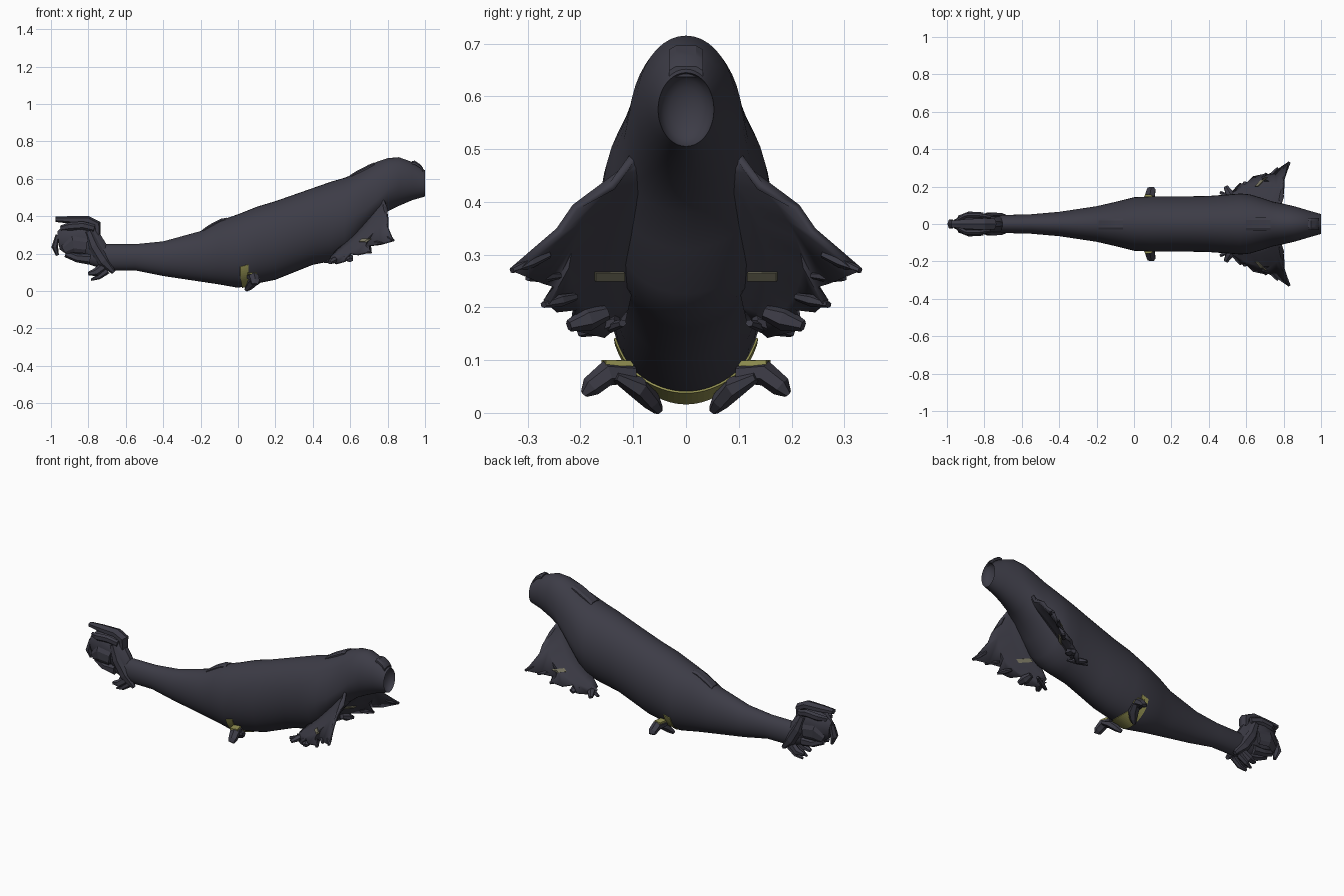
import bpy, bmesh, math
from mathutils import Vector
from mathutils.bvhtree import BVHTree

cube = bpy.data.objects.get("Cube")
if cube:
    bpy.data.objects.remove(cube, do_unlink=True)


def material(name, rgb):
    m = bpy.data.materials.new(name)
    m.use_nodes = True
    m.diffuse_color = (*rgb, 1)
    b = m.node_tree.nodes["Principled BSDF"]
    b.inputs["Base Color"].default_value = (*rgb, 1)
    b.inputs["Roughness"].default_value = 0.6
    return m


HULL = material("dark hull", (0.046, 0.045, 0.062))
YELLOW = material("olive yellow", (0.31, 0.3, 0.09))
PATCH = material("dull olive", (0.19, 0.18, 0.12))


def make(name, verts, faces, mat=HULL, mirror=False, smooth=None, solid=0):
    bm = bmesh.new()
    vs = [bm.verts.new(v) for v in verts]
    for f in faces:
        bm.faces.new([vs[i] for i in f])
    bmesh.ops.recalc_face_normals(bm, faces=bm.faces)
    me = bpy.data.meshes.new(name)
    bm.to_mesh(me)
    bm.free()
    me.materials.append(mat)
    ob = bpy.data.objects.new(name, me)
    bpy.context.collection.objects.link(ob)
    if smooth:
        bpy.ops.object.select_all(action='DESELECT')
        ob.select_set(True)
        bpy.context.view_layer.objects.active = ob
        bpy.ops.object.shade_smooth_by_angle(angle=math.radians(smooth))
    if solid:
        s = ob.modifiers.new("thickness", 'SOLIDIFY')
        s.thickness = solid
        s.offset = 0
    if mirror:
        ob.modifiers.new("mirror", 'MIRROR').use_axis = (False, True, False)
    return ob


def loft(name, rings, **kw):
    # joins equal rings of points and caps both ends
    n = len(rings[0])
    faces = [(r * n + i, r * n + (i + 1) % n, (r + 1) * n + (i + 1) % n, (r + 1) * n + i)
             for r in range(len(rings) - 1) for i in range(n)]
    faces += [tuple(range(n)), tuple(range((len(rings) - 1) * n, len(rings) * n))]
    return make(name, [p for r in rings for p in r], faces, **kw)


def limb(name, pts, sides=6, up=(0, 1, 0), **kw):
    # tapered faceted limb through (x, y, z, half width along up, half depth)
    rings = []
    for i, p in enumerate(pts):
        a, b = pts[max(i - 1, 0)], pts[min(i + 1, len(pts) - 1)]
        d = (Vector(b[:3]) - Vector(a[:3])).normalized()
        side = (Vector(up) - d * d.dot(Vector(up))).normalized()
        deep = d.cross(side)
        ang = [2 * math.pi * (k + 0.5) / sides for k in range(sides)]
        rings.append([Vector(p[:3]) + side * math.cos(t) * p[3] + deep * math.sin(t) * p[4]
                      for t in ang])
    return loft(name, rings, **kw)


# Hull stations: x, bottom, top, half width
STATIONS = [(-.79, .14, .24, .035), (-.7, .11, .25, .048), (-.55, .11, .25, .052),
            (-.4, .08, .265, .065), (-.2, .05, .32, .095), (-.1, .035, .375, .118),
            (0, .017, .41, .143), (.1, .04, .45, .148), (.2, .06, .48, .148),
            (.3, .1, .515, .148), (.4, .14, .55, .15), (.5, .16, .585, .157),
            (.57, .18, .605, .163), (.62, .225, .625, .158), (.68, .31, .655, .14),
            (.74, .38, .69, .12), (.8, .425, .71, .108), (.86, .455, .715, .094),
            (.93, .485, .69, .073), (1, .505, .645, .053)]


def hull_point(x, lo, hi, hw, t, grow=0.0):
    # the widest level drops low where the hull narrows to the tail
    zc = lo + (hi - lo) * (.5 - .18 * math.exp(-((x - .72) / .09) ** 2))
    hh = (zc - lo if math.cos(t) > 0 else hi - zc) + grow
    return (x, (hw + grow) * math.sin(t), zc - hh * math.cos(t))


def station(x):
    for a, b in zip(STATIONS, STATIONS[1:]):
        if a[0] <= x <= b[0]:
            t = (x - a[0]) / (b[0] - a[0])
            return [p + (q - p) * t for p, q in zip(a, b)]


# Hull with a shallow bowl for a tail nozzle
SEG = 40
rings = [[hull_point(*s, 2 * math.pi * k / SEG) for k in range(SEG)] for s in STATIONS]
rim = rings[-1]
for s in (.96, .8, .6, .35, .1):
    rings.append([(1 - .04 * math.sqrt(1 - s * s), y * s, .575 + (z - .575) * s)
                  for x, y, z in rim])
loft("hull", rings, smooth=40)

# Yellow band round the belly, broadening to the back underneath
angles = [-1.12 + 2.24 * k / 30 for k in range(31)]
band = []
for edge, sweep in ((.012, .01), (.034, .035), (.056, .06)):
    for t in angles:
        x = edge + sweep * max(0, (math.cos(t) - .7) / .3)
        band.append(hull_point(*station(x), t, grow=.004))
n = len(angles)
make("belly_band", band, [(r * n + i, r * n + i + 1, r * n + n + i + 1, r * n + n + i)
                          for r in range(2) for i in range(n - 1)], mat=YELLOW, solid=.004)

# Raised plates along the spine
for name, x0, x1, w, lift in (("front_spine_plate", -.19, -.06, .03, .008),
                              ("rear_spine_plate", .6, .73, .036, .009),
                              ("tail_hatch", .93, .99, .032, .016)):
    plate = []
    for k in range(5):
        x = x0 + (x1 - x0) * k / 4
        z = station(x)[2] + (lift if 0 < k < 4 else lift / 3)
        plate.append([(x, -w, z - .02), (x, -w, z - .008), (x, -w * .6, z),
                      (x, w * .6, z), (x, w, z - .008), (x, w, z - .02)])
    loft(name, plate, smooth=25)

# Tail wings: smooth inner sheet from the root line, then a ragged outer edge
EDGE = [(.78, .1, .487), (.8, .14, .43), (.8, .21, .39), (.80, .24, .345), (.83, .328, .27),
        (.76, .28, .25), (.69, .25, .24), (.71, .265, .21), (.64, .25, .195),
        (.6, .21, .2), (.57, .215, .16), (.52, .16, .145), (.49, .13, .17)]
CURVE = [Vector(p) for p in ((.77, .08, .487), (.82, .24, .38), (.7, .28, .22), (.5, .135, .17))]
top, low = Vector((.77, .05, .487)), Vector((.5, .118, .18))
N = len(EDGE)
verts = []
for i, e in enumerate(EDGE):
    t = i / (N - 1)
    root = top.lerp(low, t)
    mid = sum((c * math.comb(3, k) * t ** k * (1 - t) ** (3 - k)
               for k, c in enumerate(CURVE)), Vector())
    verts += [root, root.lerp(mid, .5), mid, Vector(e)]
faces = [(4 * i + j, 4 * i + j + 1, 4 * i + j + 5, 4 * i + j + 4)
         for i in range(N - 1) for j in range(3)]
make("tail_wings", verts, faces, mirror=True, solid=.016, smooth=25)

# Feather fingers along the wing edge
for i, (a, b, w) in enumerate([
        ((.79, .26, .3), (.83, .33, .27), .014), ((.72, .24, .26), (.77, .3, .255), .013),
        ((.66, .21, .22), (.71, .27, .205), .015), ((.58, .15, .19), (.6, .222, .165), .028),
        ((.53, .13, .175), (.49, .2, .152), .022), ((.56, .12, .17), (.46, .17, .155), .014)]):
    mid = [(p + q) / 2 for p, q in zip(a, b)]
    limb(f"wing_finger_{i + 1}", [(*a, w * .6, w * .5), (*mid, w, w * .8),
                                  (*b, w * .6, w * .4)],
         sides=6, up=(1, 0, 0), mirror=True)

# Olive patches laid on both faces of the wings
tree = BVHTree.FromPolygons(verts, faces)
for name, way, (y0, y1) in (("rear_wing_patch", -1, (.123, .178)),
                            ("front_wing_patch", 1, (.195, .24))):
    d = Vector((way, 0, 0))
    patch = []
    for j in range(4):
        for k in range(4):
            start = Vector((-2 * way, y0 + (y1 - y0) * j / 3, .257 + .016 * k / 3))
            loc, nor, _, _ = tree.ray_cast(start, d)
            if loc is not None:
                patch.append(loc + nor * (.0115 if nor.dot(d) < 0 else -.0115))
    if len(patch) == 16:
        make(name, patch, [(4 * j + k, 4 * j + k + 1, 4 * j + k + 5, 4 * j + k + 4)
                           for j in range(3) for k in range(3)],
             mat=PATCH, mirror=True, solid=.004)

# Belly fins
limb("belly_fin", [(.07, .1, .075, .026, .018), (.085, .15, .075, .03, .024),
                   (.092, .18, .05, .026, .02), (.09, .193, .036, .02, .008)],
     up=(1, 0, 0), mirror=True)
limb("belly_claw", [(.095, .135, .07, .026, .01), (.08, .09, .048, .03, .022),
                    (.06, .065, .022, .02, .018), (.042, .052, .005, .01, .01)],
     up=(1, 0, 0), mirror=True)
limb("belly_fin_light", [(.07, .103, .094, .03, .008), (.08, .156, .095, .03, .007)],
     sides=4, up=(1, 0, 0), mat=YELLOW, mirror=True)

# Head: skull, collar, crest, face plate
limb("skull", [(-.96, 0, .27, .024, .05), (-.92, 0, .275, .046, .085),
               (-.86, 0, .28, .056, .1), (-.8, 0, .265, .05, .085),
               (-.74, 0, .2, .045, .06)], sides=12, smooth=35)
limb("face_plate", [(-.965, 0, .19, .014, .008), (-.98, 0, .235, .028, .018),
                    (-.965, 0, .3, .02, .01)])
limb("crest", [(-.975, 0, .383, .02, .014), (-.9, 0, .38, .03, .02),
               (-.8, 0, .378, .036, .022), (-.755, 0, .355, .034, .024),
               (-.75, 0, .3, .03, .014)])
limb("brow", [(-.945, .018, .335, .01, .016), (-.9, .044, .345, .014, .022),
              (-.83, .045, .35, .014, .022), (-.77, .035, .335, .012, .02)], mirror=True)
limb("collar", [(-.8, .04, .32, .014, .02), (-.77, .046, .24, .018, .03),
                (-.72, .043, .16, .018, .032), (-.665, .03, .1, .012, .012)], mirror=True)
limb("cheek", [(-.93, .035, .22, .012, .025), (-.88, .056, .25, .012, .045),
               (-.81, .05, .24, .014, .04)], mirror=True)

# Jaw claws under the head
limb("jaw", [(-.92, .022, .2, .014, .02), (-.86, .03, .175, .02, .022),
             (-.79, .03, .17, .02, .03)], mirror=True)
limb("neck_claw", [(-.72, .03, .13, .018, .024), (-.76, .036, .1, .02, .022),
                   (-.8, .03, .092, .012, .01)], mirror=True)
limb("lower_claw", [(-.7, .022, .11, .016, .02), (-.745, .025, .075, .015, .014),
                    (-.785, .018, .06, .008, .006)], mirror=True)
